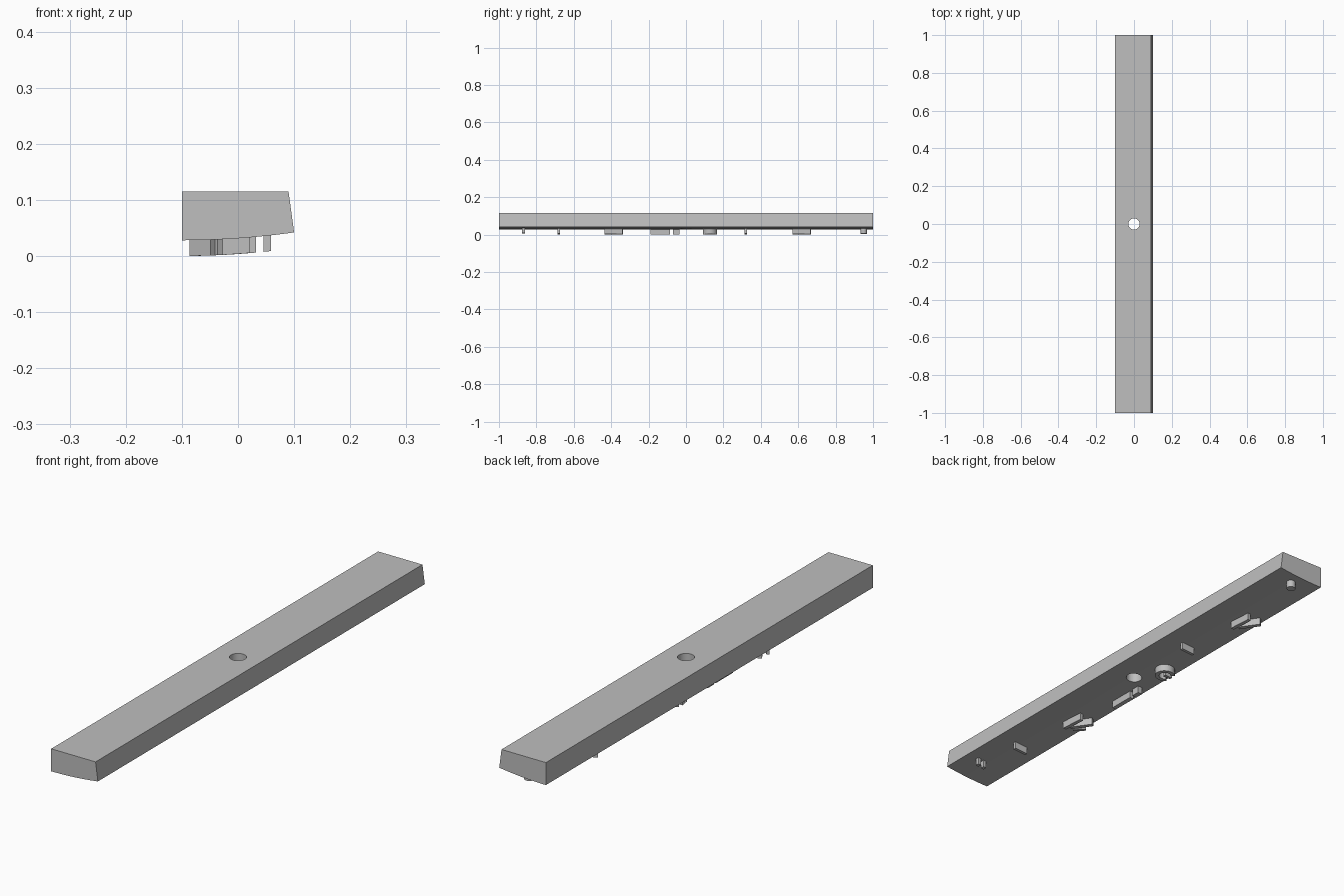
import bpy
import bmesh
from math import sin, cos, radians, hypot

old = bpy.data.objects.get("Cube")
if old:
    bpy.data.objects.remove(old, do_unlink=True)

grey = bpy.data.materials.new("plain grey")
grey.use_nodes = True
grey.diffuse_color = (0.52, 0.52, 0.52, 1)
grey.node_tree.nodes["Principled BSDF"].inputs["Base Color"].default_value = (0.52, 0.52, 0.52, 1)

HEIGHT = 0.028  # how far the raised pieces stand out of the underside


def underside(x):
    return 0.028 + 0.35 * (x + 0.1) ** 2


def finish(name, bm):
    bmesh.ops.recalc_face_normals(bm, faces=bm.faces[:])
    mesh = bpy.data.meshes.new(name)
    bm.to_mesh(mesh)
    bm.free()
    mesh.materials.append(grey)
    obj = bpy.data.objects.new(name, mesh)
    bpy.context.collection.objects.link(obj)
    return obj


def prism(name, lower, upper):
    bm = bmesh.new()
    a = [bm.verts.new(p) for p in lower]
    b = [bm.verts.new(p) for p in upper]
    bm.faces.new(a)
    bm.faces.new(b)
    n = len(a)
    for i in range(n):
        j = (i + 1) % n
        bm.faces.new((a[i], a[j], b[j], b[i]))
    return finish(name, bm)


def raised(name, outline):
    """Piece standing out of the underside, its end following the curve."""
    return prism(name,
                 [(x, y, max(0, underside(x) - HEIGHT)) for x, y in outline],
                 [(x, y, underside(x) + 0.006) for x, y in outline])


def bar(name, start, end, width):
    (x0, y0), (x1, y1) = start, end
    size = hypot(x1 - x0, y1 - y0)
    nx, ny = -(y1 - y0) / size * width / 2, (x1 - x0) / size * width / 2
    return raised(name, [(x0 + nx, y0 + ny), (x1 + nx, y1 + ny),
                         (x1 - nx, y1 - ny), (x0 - nx, y0 - ny)])


def circle(cx, cy, r, start=0, end=360, steps=32):
    return [(cx + r * cos(radians(start + (end - start) * i / steps)),
             cy + r * sin(radians(start + (end - start) * i / steps)))
            for i in range(steps + 1)]


# Body: one profile with a gently curved underside, run along y
steps = 12
profile = [(-0.1 + 0.2 * i / steps, underside(-0.1 + 0.2 * i / steps)) for i in range(steps + 1)]
profile += [(0.09, 0.115), (-0.1, 0.115)]
body = prism("body", [(x, -1, z) for x, z in profile], [(x, 1, z) for x, z in profile])

# Round hole through the middle
ring = circle(0, 0, 0.03)[:-1]
cutter = prism("hole_cutter", [(x, y, -0.1) for x, y in ring], [(x, y, 0.3) for x, y in ring])
cutter.hide_render = True
cut = body.modifiers.new("hole", "BOOLEAN")
cut.operation = "DIFFERENCE"
cut.solver = "EXACT"
cut.object = cutter
bpy.context.view_layer.objects.active = body
body.select_set(True)
bpy.ops.object.modifier_apply(modifier="hole")
bpy.data.objects.remove(cutter, do_unlink=True)

# Single peg at the back, pair of pegs at the front
raised("back_peg", circle(0.008, 0.95, 0.017, steps=16)[:-1])
for label, x in (("left", 0.052), ("right", 0.026)):
    bar("front_peg_" + label, (x, -0.878), (x, -0.862), 0.013)

# Thin cross ribs
for label, y in (("back", 0.32), ("front", -0.68)):
    bar("cross_rib_" + label, (-0.028, y), (0.03, y), 0.012)

# Forked ridges
for label, y in (("back", 0.57), ("front", -0.435)):
    bar("fork_long_arm_" + label, (-0.016, y), (-0.022, y + 0.095), 0.014)
    bar("fork_side_arm_" + label, (-0.03, y + 0.02), (-0.078, y + 0.095), 0.016)
bar("fork_extra_arm_front", (-0.045, -0.42), (-0.082, -0.385), 0.012)

# Open ring with a short bar inside
arc = circle(-0.048, 0.128, 0.038, -140, 140) + circle(-0.048, 0.128, 0.023, 140, -140)
raised("open_ring", arc)
bar("ring_inner_bar", (-0.078, 0.128), (-0.045, 0.128), 0.012)

# Long ridge with a small block beyond its end
bar("long_ridge", (-0.06, -0.19), (-0.06, -0.085), 0.018)
bar("small_block", (-0.06, -0.07), (-0.06, -0.035), 0.02)

# Smooth the curved walls, keep the edges sharp
for obj in bpy.context.collection.objects:
    obj.select_set(obj.type == "MESH" and grey.name in obj.data.materials)
bpy.ops.object.shade_smooth_by_angle(angle=radians(30))
